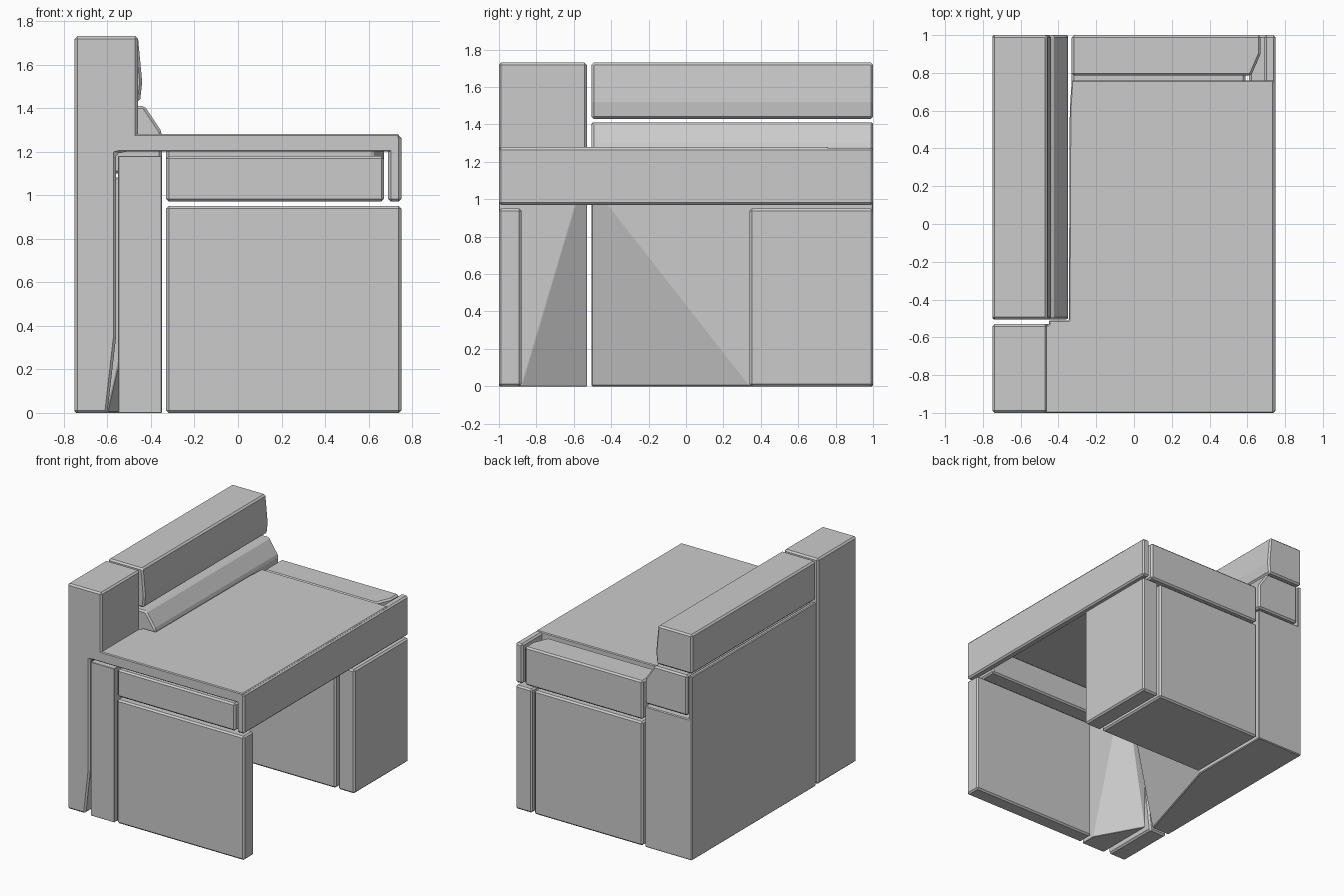
import bpy
import bmesh
from itertools import product

cube = bpy.data.objects.get("Cube")
if cube:
    bpy.data.objects.remove(cube, do_unlink=True)

# single plain grey for every panel
grey = bpy.data.materials.new("plain_grey")
grey.use_nodes = True
COLOUR = (0.6, 0.6, 0.6, 1)
grey.diffuse_color = COLOUR
for node in grey.node_tree.nodes:
    if node.type == "BSDF_PRINCIPLED":
        node.inputs["Base Color"].default_value = COLOUR


def finish(name, bm, bevel):
    """Turn a bmesh into a flat shaded object with narrow chamfers."""
    bmesh.ops.recalc_face_normals(bm, faces=bm.faces)
    mesh = bpy.data.meshes.new(name)
    bm.to_mesh(mesh)
    bm.free()
    mesh.materials.append(grey)
    obj = bpy.data.objects.new(name, mesh)
    bpy.context.collection.objects.link(obj)
    if bevel:
        mod = obj.modifiers.new("chamfer", "BEVEL")
        mod.width = bevel
        mod.segments = 1
        mod.limit_method = "ANGLE"
    return obj


def block(name, x, y, z, drop=None, extra=(), bevel=0.012):
    """Box from ranges; one corner may be swapped for extra points."""
    bm = bmesh.new()
    corners = [c for c in product(x, y, z) if c != drop]
    for co in corners + list(extra):
        bm.verts.new(co)
    hull = bmesh.ops.convex_hull(bm, input=bm.verts)
    junk = set(hull["geom_interior"]) | set(hull["geom_unused"])
    bmesh.ops.delete(bm, geom=[v for v in junk if isinstance(v, bmesh.types.BMVert)],
                     context="VERTS")
    bmesh.ops.dissolve_limit(bm, angle_limit=0.01, verts=bm.verts, edges=bm.edges)
    return finish(name, bm, bevel)


def prism(name, axis, profile, span, bevel=0.012):
    """Extrude a profile along y (points are x, z) or z (points are x, y)."""
    bm = bmesh.new()
    place = (lambda a, b, t: (a, t, b)) if axis == "y" else (lambda a, b, t: (a, b, t))
    face = bm.faces.new([bm.verts.new(place(a, b, span[0])) for a, b in profile])
    made = bmesh.ops.extrude_face_region(bm, geom=[face])
    verts = [v for v in made["geom"] if isinstance(v, bmesh.types.BMVert)]
    bmesh.ops.translate(bm, verts=verts, vec=place(0, 0, span[1] - span[0]))
    return finish(name, bm, bevel)


POST, REAR = (-1, -0.53), (-0.505, 1)

# tall corner post and its inner filler, tapered at the foot
prism("corner_post", "y",
      [(-0.75, 0), (-0.6, 0), (-0.56, 0.35), (-0.56, 1.19),
       (-0.46, 1.21), (-0.46, 1.73), (-0.75, 1.73)], POST)
block("post_filler", (-0.55, -0.35), POST, (0, 1.18),
      drop=(-0.35, -0.53, 0), extra=[(-0.35, -0.88, 0), (-0.545, -0.53, 0)], bevel=0.005)

# long rear wall: outer sheet, thick tapered core, ledge and top rail
block("wall_sheet", (-0.75, -0.72), REAR, (0, 1.41), bevel=0.006)
block("wall_core", (-0.74, -0.35), REAR, (0, 1.08),
      drop=(-0.35, REAR[0], 0), extra=[(-0.35, 0.34, 0), (-0.6, REAR[0], 0)], bevel=0.006)
prism("sloped_ledge", "y",
      [(-0.71, 1.1), (-0.35, 1.1), (-0.35, 1.29), (-0.43, 1.41), (-0.71, 1.41)], REAR)
prism("top_rail", "y",
      [(-0.75, 1.43), (-0.45, 1.43), (-0.44, 1.52), (-0.46, 1.73), (-0.75, 1.73)], REAR)

# desk top, notched around the ledge, with its long edge beam
prism("desk_top", "z",
      [(-0.6, -1), (0.74, -1), (0.74, 0.76), (-0.33, 0.76), (-0.34, 0.6),
       (-0.345, -0.51), (-0.45, -0.51), (-0.45, -0.535), (-0.6, -0.535)],
      (1.2, 1.28), bevel=0.006)
block("edge_beam", (0.69, 0.75), (-1, 1), (0.97, 1.275))

# aprons under the two short sides
block("front_apron", (-0.33, 0.67), (-0.995, -0.8), (0.97, 1.18))
prism("back_apron", "z",
      [(-0.33, 0.785), (0.62, 0.785), (0.67, 0.9), (0.67, 1), (-0.33, 1)], (0.97, 1.265))

# legs
block("front_leg", (-0.33, 0.75), (-1, -0.88), (0, 0.95))
block("back_leg_inner", (-0.33, 0.59), (0.34, 1), (0, 0.95))
block("back_leg_outer", (0.61, 0.75), (0.34, 1), (0, 0.95))
